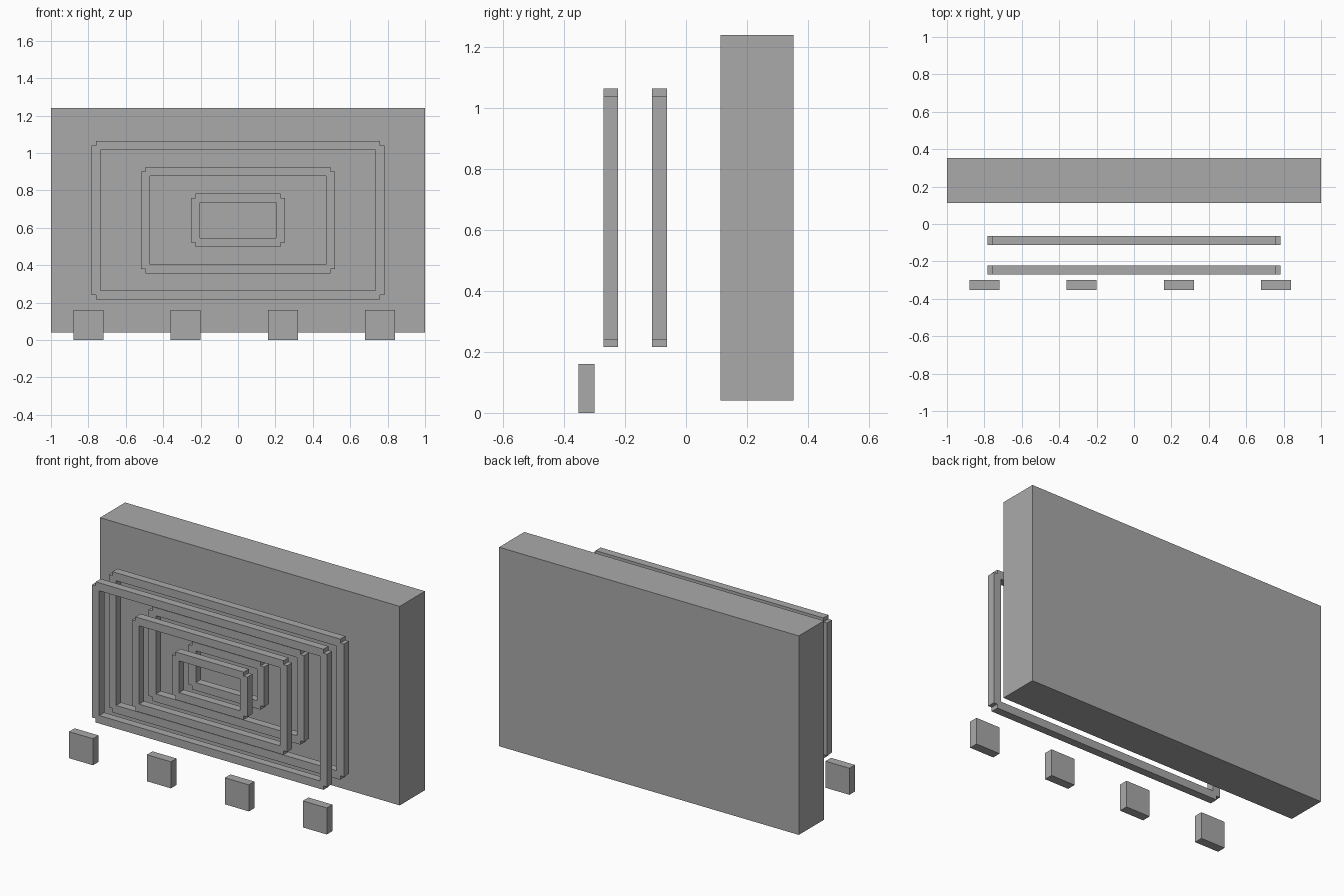
import bpy

if "Cube" in bpy.data.objects:
    bpy.data.objects.remove(bpy.data.objects["Cube"])

grey = bpy.data.materials.new("plain grey")
grey.diffuse_color = (0.4, 0.4, 0.4, 1)
grey.use_nodes = True
grey.node_tree.nodes["Principled BSDF"].inputs["Base Color"].default_value = grey.diffuse_color


def box(name, centre, size):
    bpy.ops.mesh.primitive_cube_add(size=1, location=centre)
    ob = bpy.context.object
    ob.name = name
    ob.scale = size
    bpy.ops.object.transform_apply(location=False, rotation=False, scale=True)
    ob.data.materials.append(grey)
    return ob


# Large back slab
box("back_slab", (0, 0.233, 0.64), (2, 0.24, 1.2))

# Two layers of three nested frames; bars overlap at corners, leaving notches
BAR = 0.048
for layer, y in (("front", -0.247), ("rear", -0.087)):
    for ring, k in (("outer", 1.0), ("middle", 0.65), ("inner", 0.3)):
        hx, hz = 0.76 * k, 0.4 * k
        for s, side in ((-1, "low"), (1, "high")):
            box(f"{layer}_{ring}_rail_{side}", (0, y, 0.64 + s * hz), (2 * hx, BAR, BAR))
            box(f"{layer}_{ring}_post_{side}", (s * hx, y, 0.64), (BAR, BAR, 2 * hz))

# Row of small blocks in front
for i in range(4):
    box(f"front_block_{i + 1}", (-0.8 + 0.52 * i, -0.327, 0.08), (0.16, 0.053, 0.16))
